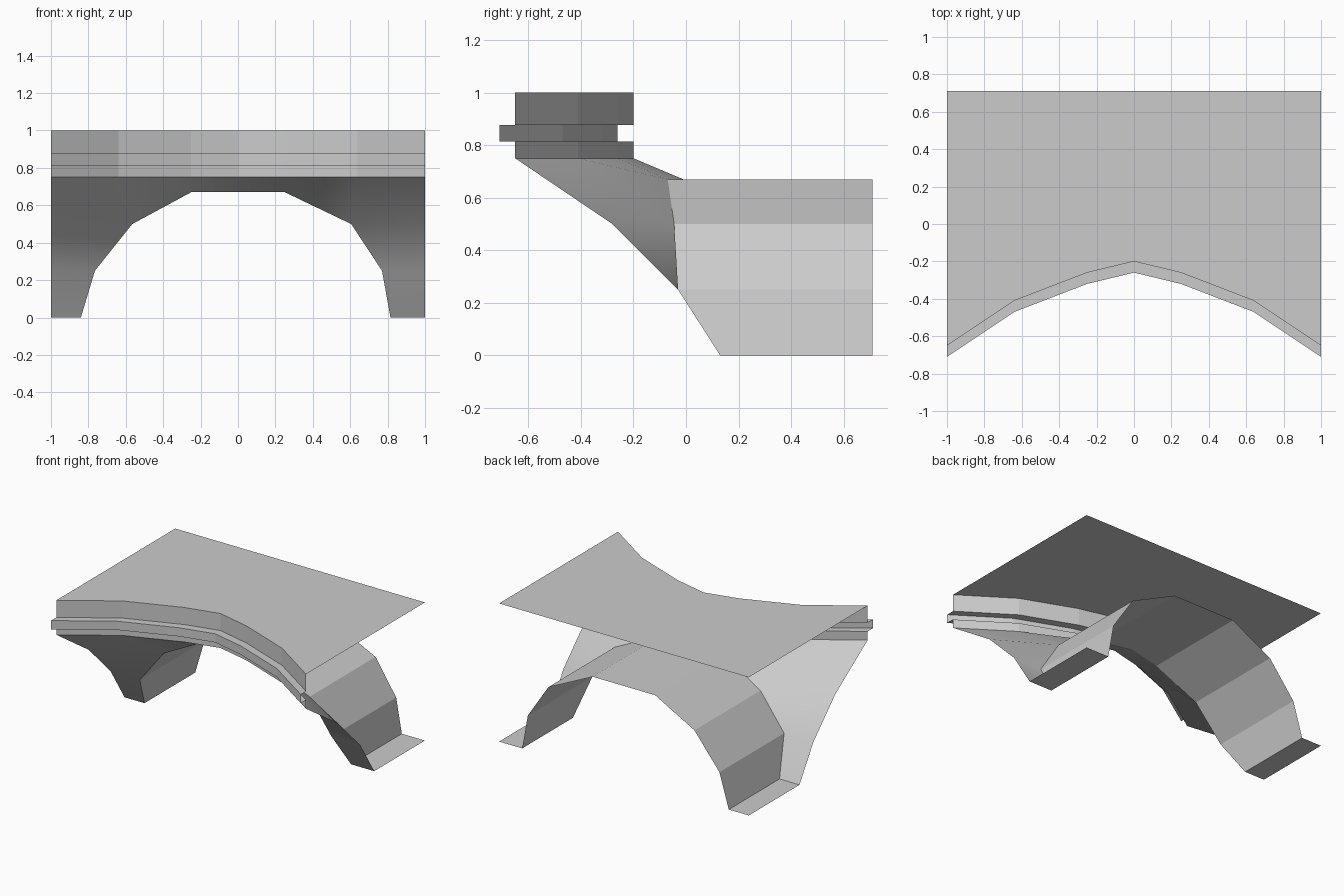
import bpy

cube = bpy.data.objects.get("Cube")
if cube:
    bpy.data.objects.remove(cube, do_unlink=True)

stone = bpy.data.materials.new("grey stone")
stone.use_nodes = True
GREY = (0.6, 0.6, 0.6, 1.0)
stone.diffuse_color = GREY
stone.node_tree.nodes["Principled BSDF"].inputs["Base Color"].default_value = GREY

BACK = 0.71


def build(name, faces, smooth=False):
    """Make a mesh from faces given as points, sharing equal points."""
    index, polys = {}, []
    for face in faces:
        unique = list(dict.fromkeys(face))
        polys.append([index.setdefault(p, len(index)) for p in unique])
    mesh = bpy.data.meshes.new(name)
    mesh.from_pydata(list(index), [], polys)
    mesh.materials.append(stone)
    mesh.polygons.foreach_set("use_smooth", [smooth] * len(polys))
    obj = bpy.data.objects.new(name, mesh)
    bpy.context.collection.objects.link(obj)
    return obj


def ladder(a, b):
    """Quads between two matching rows of points."""
    return [(a[i], a[i + 1], b[i + 1], b[i]) for i in range(len(a) - 1)]


def at_height(row, z, shift=0.0):
    return [(x, y - shift, z) for x, y in row]


# Front curve, mirrored about the middle
half = [(-1, -0.65), (-0.64, -0.41), (-0.25, -0.26)]
curve = half + [(0, -0.2)] + [(-x, y) for x, y in reversed(half)]

# Top deck
top_row = at_height(curve, 1.0)
build("top_deck", [tuple(top_row) + ((1, BACK, 1.0), (-1, BACK, 1.0))])

# Moulding: a stepped section swept along the front curve
section = [(0, 0.75), (0, 0.813), (0.06, 0.813), (0.06, 0.876), (0, 0.876), (0, 1.0)]
rows = [at_height(curve, z, out) for out, z in section]
build("front_moulding", [f for low, high in zip(rows, rows[1:]) for f in ladder(low, high)])

# Arch opening along its front edge, from left foot to right foot
arch = [(-0.84, 0.13, 0), (-0.765, -0.03, 0.25), (-0.565, -0.045, 0.5),
        (-0.25, -0.07, 0.67), (0, -0.01, 0.67), (0.25, -0.07, 0.67),
        (0.605, -0.045, 0.5), (0.77, -0.03, 0.25), (0.815, 0.13, 0)]
build("arch_vault", ladder(arch, [(x, BACK, z) for x, y, z in arch]))

# Flared front face between the arch edge and the moulding
side = [(0.13, 0), (-0.03, 0.25), (-0.28, 0.5)]
rim = ([(-1, y, z) for y, z in side] + rows[0]
       + [(1, y, z) for y, z in reversed(side)])
inner = arch[:3] + [arch[2]] + arch[2:7] + [arch[6]] + arch[6:]
build("flared_front", ladder(inner, rim), smooth=True)

# Foot plates
for name, x0, x1 in (("right_foot", -1, arch[0][0]), ("left_foot", arch[-1][0], 1)):
    build(name, [((x0, 0.13, 0), (x0, BACK, 0), (x1, BACK, 0), (x1, 0.13, 0))])
